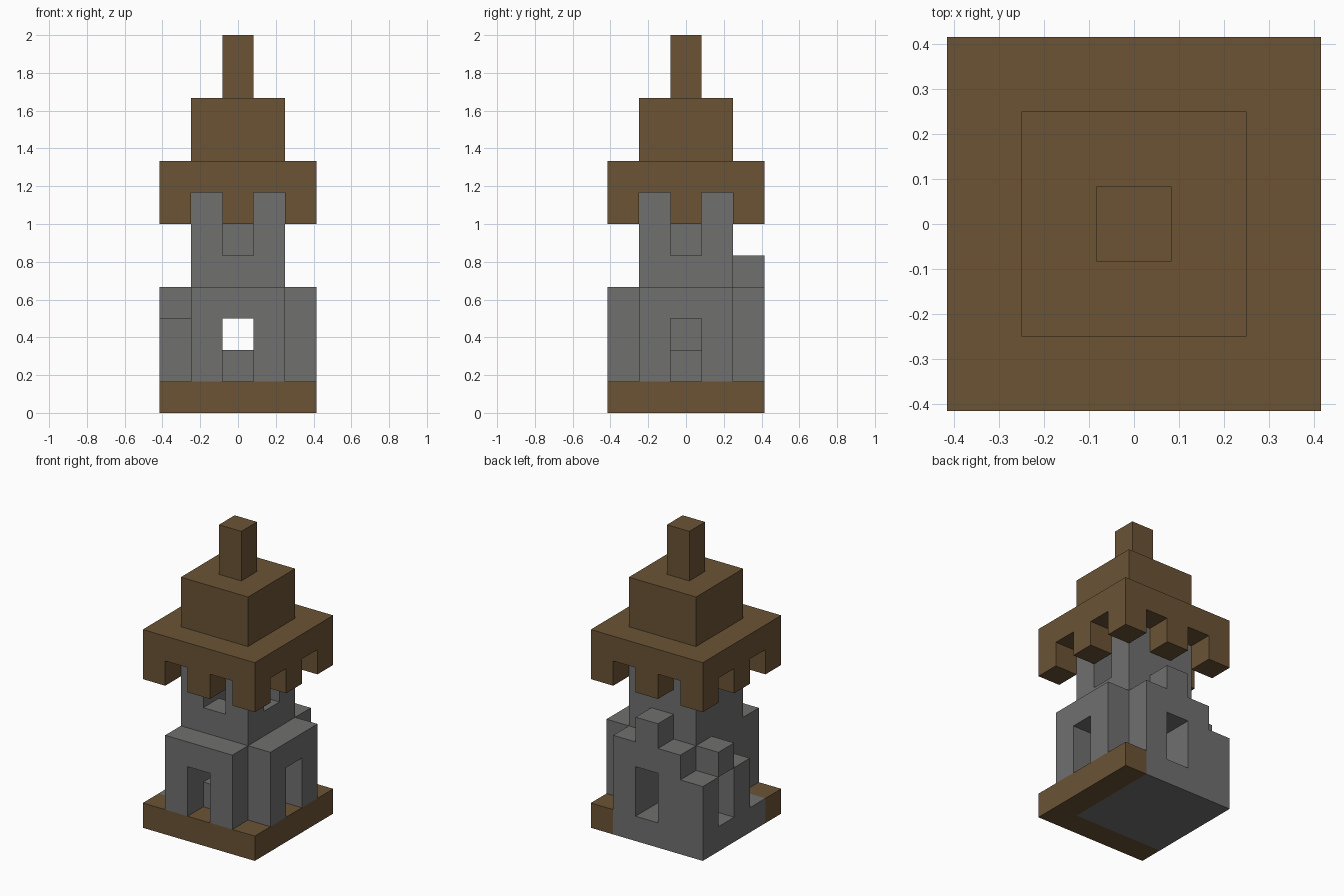
import bpy, bmesh
from mathutils import Vector

U = 1 / 6  # edge of one building block

cube = bpy.data.objects.get("Cube")
if cube:
    bpy.data.objects.remove(cube, do_unlink=True)


def make_material(name, rgb):
    mat = bpy.data.materials.new(name)
    mat.use_nodes = True
    mat.diffuse_color = (*rgb, 1)
    bsdf = next(n for n in mat.node_tree.nodes if n.type == 'BSDF_PRINCIPLED')
    bsdf.inputs["Base Color"].default_value = (*rgb, 1)
    bsdf.inputs["Roughness"].default_value = 0.9
    return mat


wood = make_material("brown wood", (0.147, 0.087, 0.036))
stone = make_material("grey stone", (0.163, 0.161, 0.159))


def box(x0, x1, y0, y1, z0, z1):
    """Set of block cells, both ends included."""
    return {(x, y, z) for x in range(x0, x1 + 1)
            for y in range(y0, y1 + 1) for z in range(z0, z1 + 1)}


def column(x, y, z0, z1):
    return box(x, x, y, y, z0, z1)


parts = {}

# Ground floor: stone slab with wooden edging on the front and left
floor = box(0, 3, 1, 4, 0, 0)
parts["stone_floor"] = (floor, stone)
parts["wooden_plinth"] = (box(0, 4, 0, 4, 0, 0) - floor, wood)

# Hollow tower with low doors and high windows
tower = box(1, 3, 1, 3, 1, 6) - column(2, 2, 1, 6)
for x, y in ((2, 1), (3, 2)):
    tower -= column(x, y, 2, 2) | column(x, y, 5, 6)
tower -= column(2, 3, 1, 2)
parts["tower"] = (tower, stone)

# Porches with an arched doorway
parts["front_porch"] = (box(1, 3, 0, 0, 1, 3) - column(2, 0, 1, 2), stone)
parts["left_porch"] = (box(4, 4, 1, 3, 1, 3) - column(4, 2, 1, 2), stone)

# Stepped walls at the back and right
parts["back_wall"] = (column(3, 4, 1, 3) | column(2, 4, 3, 4)
                      | column(1, 4, 1, 3) | column(0, 4, 1, 2), stone)
parts["right_wall"] = (column(0, 3, 3, 3) | column(0, 2, 1, 2), stone)

# Roof eaves with hanging teeth at corners and mid sides
parts["roof_eaves"] = (box(0, 4, 0, 4, 7, 7), wood)
teeth = set()
for x in (0, 2, 4):
    for y in (0, 2, 4):
        if (x, y) != (2, 2):
            teeth |= column(x, y, 6, 6)
parts["eave_teeth"] = (teeth, wood)
parts["roof_upper_tier"] = (box(1, 3, 1, 3, 8, 9), wood)
parts["spire"] = (column(2, 2, 10, 11), wood)

occupied = set().union(*(cells for cells, _ in parts.values()))


def build(name, cells, mat):
    """Skin the exposed sides of the cells, then merge flat areas."""
    bm = bmesh.new()
    for cell in sorted(cells):
        centre = Vector(cell) + Vector((-2, -2, 0.5))
        for axis in range(3):
            for sign in (-1, 1):
                n = Vector((0, 0, 0))
                n[axis] = sign
                if tuple(int(c + d) for c, d in zip(cell, n)) in occupied:
                    continue
                a = Vector((0, 0, 0))
                a[(axis + 1) % 3] = 0.5
                b = n.cross(a)
                mid = centre + n / 2
                corners = (mid - a - b, mid + a - b, mid + a + b, mid - a + b)
                bm.faces.new([bm.verts.new(p * U) for p in corners])
    bmesh.ops.remove_doubles(bm, verts=bm.verts[:], dist=0.001)
    bmesh.ops.dissolve_limit(bm, angle_limit=0.01,
                             verts=bm.verts[:], edges=bm.edges[:])
    mesh = bpy.data.meshes.new(name)
    bm.to_mesh(mesh)
    bm.free()
    mesh.materials.append(mat)
    bpy.context.collection.objects.link(bpy.data.objects.new(name, mesh))


for part_name, (part_cells, part_mat) in parts.items():
    build(part_name, part_cells, part_mat)
